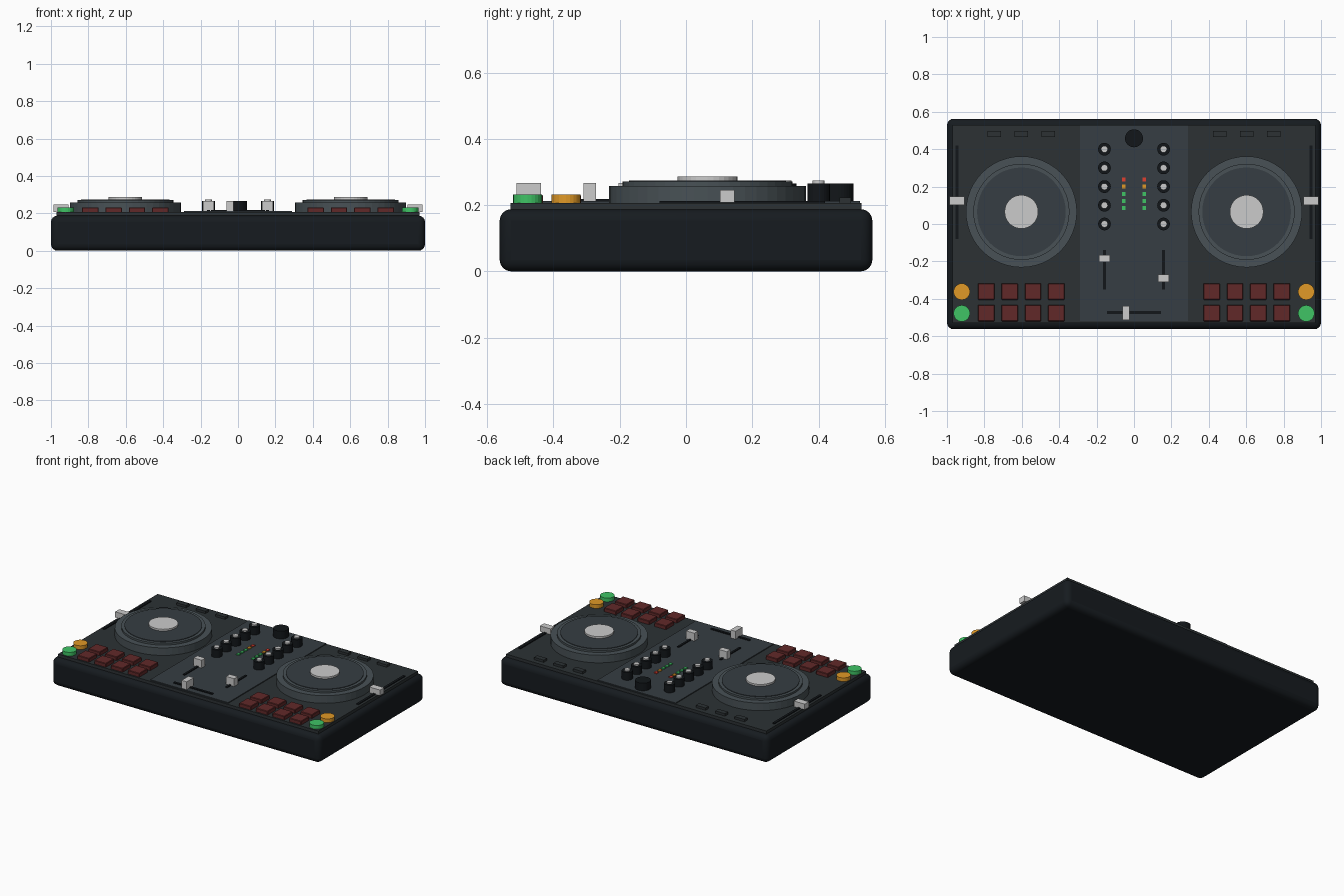
import bpy, math

if "Cube" in bpy.data.objects:
    bpy.data.objects.remove(bpy.data.objects["Cube"])

def mat(name, r, g, b):
    m = bpy.data.materials.new(name)
    m.diffuse_color = (r, g, b, 1)
    m.use_nodes = True
    m.node_tree.nodes["Principled BSDF"].inputs["Base Color"].default_value = m.diffuse_color
    return m

BODY = mat("body_black", 0.008, 0.011, 0.014)
PLATE = mat("plate_dark", 0.025, 0.031, 0.034)
PANEL = mat("panel_slate", 0.037, 0.048, 0.056)
RING = mat("ring_slate", 0.065, 0.083, 0.092)
BLACK = mat("control_black", 0.006, 0.008, 0.010)
PAD = mat("pad_red", 0.12, 0.022, 0.022)
RED = mat("led_red", 0.75, 0.05, 0.03)
ORANGE = mat("orange", 0.75, 0.32, 0.02)
GREEN = mat("green", 0.05, 0.55, 0.13)

def finish(o, name, m, bevel, seg):
    o.name = name
    if m:
        o.data.materials.append(m)
    if bevel:
        b = o.modifiers.new("bevel", 'BEVEL')
        b.width, b.segments = bevel, seg
        b.limit_method = 'ANGLE'
    return o

def box(name, x, y, w, d, z0, z1, m=None, bevel=0, seg=1):
    bpy.ops.mesh.primitive_cube_add(size=1, location=(x, y, (z0 + z1) / 2))
    o = bpy.context.object
    o.scale = (w, d, z1 - z0)
    bpy.ops.object.transform_apply(location=False, rotation=False, scale=True)
    return finish(o, name, m, bevel, seg)

def disc(name, x, y, r, z0, z1, m=None, sides=24, bevel=0):
    bpy.ops.mesh.primitive_cylinder_add(vertices=sides, radius=r, depth=z1 - z0,
                                        location=(x, y, (z0 + z1) / 2))
    return finish(bpy.context.object, name, m, bevel, 1)

# Housing and face plates
case = box("case", 0, 0, 2.0, 1.125, 0, 0.188, BODY, 0.035, 4)
bpy.ops.object.shade_smooth_by_angle()
box("top_plate", 0, 0, 1.94, 1.06, 0.18, 0.207, PLATE)
box("mixer_panel", 0, 0.003, 0.58, 1.045, 0.2, 0.213, PANEL)

# Two mirrored decks
for side, s in (("left", -1), ("right", 1)):
    jx, jy = 0.602 * s, 0.065
    disc(side + "_jog_base", jx, jy, 0.297, 0.2, 0.258, RING, 48)
    disc(side + "_jog_rim", jx, jy, 0.257, 0.25, 0.271, RING, 48)
    disc(side + "_jog_platter", jx, jy, 0.237, 0.26, 0.275, PANEL, 48)
    disc(side + "_jog_cap", jx, jy, 0.09, 0.27, 0.287, None, 32)

    # Tempo slider
    box(side + "_tempo_slot", 0.946 * s, 0.17, 0.016, 0.5, 0.2, 0.213, BLACK)
    box(side + "_tempo_cap", 0.947 * s, 0.124, 0.08, 0.044, 0.208, 0.246)

    # Performance pads and transport buttons
    for x in (0.415, 0.54, 0.665, 0.79):
        for y in (-0.361, -0.476):
            box(side + "_pad", x * s, y, 0.088, 0.088, 0.2, 0.232, PAD, 0.003)
    disc(side + "_cue_button", 0.921 * s, -0.362, 0.044, 0.2, 0.232, ORANGE)
    disc(side + "_play_button", 0.921 * s, -0.478, 0.044, 0.2, 0.232, GREEN)

    # Small buttons above the jog wheel
    for x in (0.458, 0.603, 0.748):
        box(side + "_small_button", x * s, 0.481, 0.072, 0.034, 0.2, 0.223, PLATE)

    # Mixer knobs with light caps
    for y in (0.4, 0.3, 0.2, 0.1, 0.0):
        disc(side + "_knob", 0.158 * s, y, 0.034, 0.205, 0.265, BLACK)
        disc(side + "_knob_cap", 0.158 * s, y, 0.018, 0.26, 0.274)

    # Level meter lights
    for y, m in zip((0.237, 0.2, 0.161, 0.123, 0.085), (RED, ORANGE, GREEN, GREEN, GREEN)):
        box(side + "_level_light", 0.055 * s, y, 0.02, 0.022, 0.205, 0.219, m)

    # Channel fader
    box(side + "_fader_slot", 0.158 * s, -0.245, 0.014, 0.21, 0.205, 0.219, BLACK)
    box(side + "_fader_cap", 0.158 * s, -0.185 if s < 0 else -0.29, 0.06, 0.038, 0.213, 0.266)

# Master knob and crossfader
disc("master_knob", 0, 0.458, 0.048, 0.205, 0.265, BLACK, 32)
box("crossfader_slot", 0, -0.474, 0.29, 0.016, 0.205, 0.219, BLACK)
box("crossfader_cap", -0.043, -0.475, 0.038, 0.074, 0.213, 0.266)
